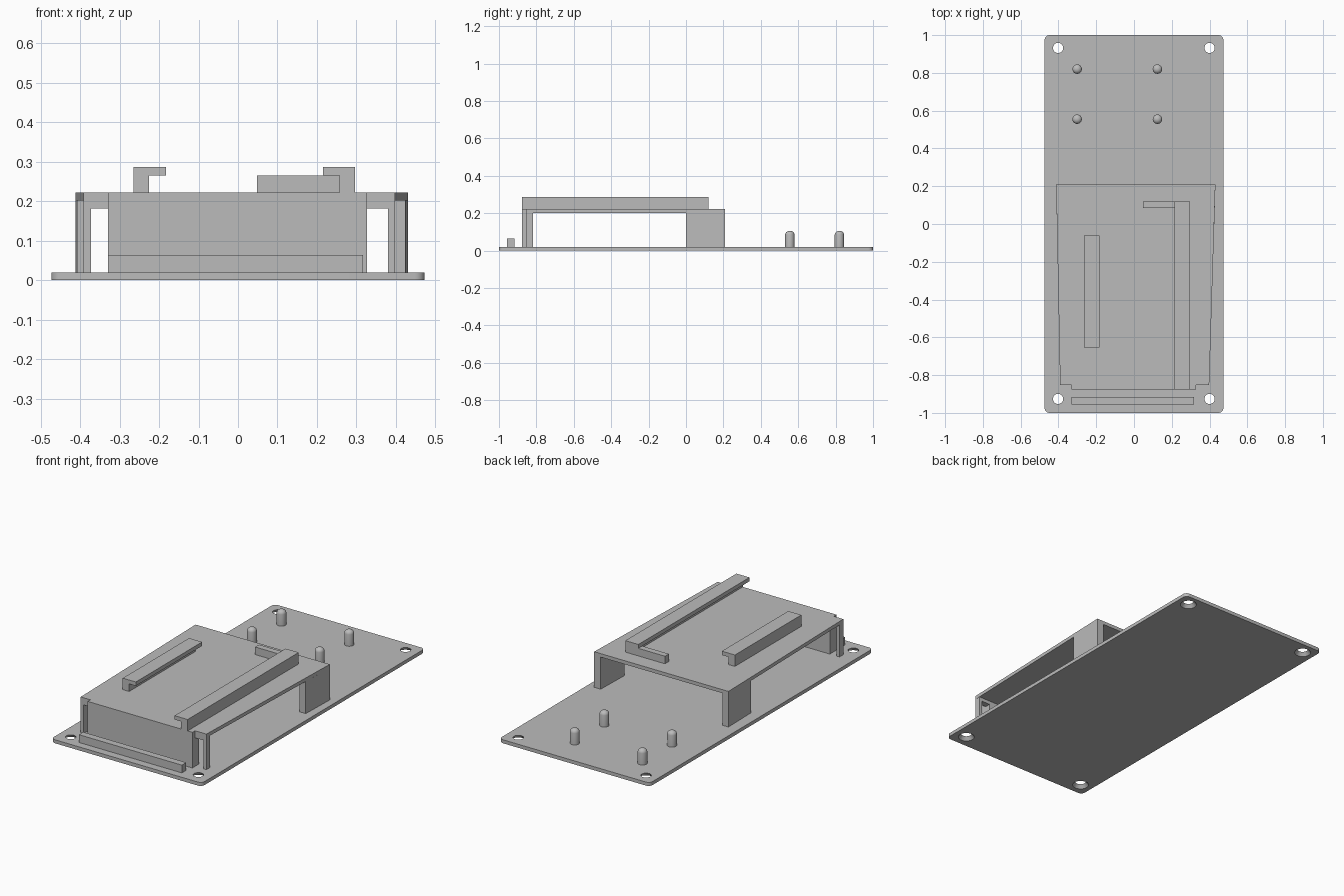
import bpy
import bmesh
from mathutils import Matrix
from math import sin, cos, pi

cube = bpy.data.objects.get("Cube")
if cube:
    bpy.data.objects.remove(cube)

grey = bpy.data.materials.new("plain grey")
grey.use_nodes = True
grey.diffuse_color = (0.5, 0.5, 0.5, 1)
grey.node_tree.nodes["Principled BSDF"].inputs["Base Color"].default_value = (0.5, 0.5, 0.5, 1)


def finish(name, bm):
    bmesh.ops.recalc_face_normals(bm, faces=bm.faces)
    mesh = bpy.data.meshes.new(name)
    bm.to_mesh(mesh)
    bm.free()
    mesh.materials.append(grey)
    obj = bpy.data.objects.new(name, mesh)
    bpy.context.collection.objects.link(obj)
    return obj


def prism(name, outline, low, high, axis="z"):
    """Extrude a 2D outline: (x, y) along z, or (x, z) along y."""
    bm = bmesh.new()
    place = (lambda a, b: (a, b, low)) if axis == "z" else (lambda a, b: (a, low, b))
    face = bm.faces.new([bm.verts.new(place(a, b)) for a, b in outline])
    moved = bmesh.ops.extrude_face_region(bm, geom=[face])["geom"]
    step = (0, 0, high - low) if axis == "z" else (0, high - low, 0)
    bmesh.ops.translate(bm, vec=step, verts=[v for v in moved if isinstance(v, bmesh.types.BMVert)])
    return finish(name, bm)


def rect(x0, x1, y0, y1):
    return [(x0, y0), (x1, y0), (x1, y1), (x0, y1)]


def smooth(obj):
    bpy.ops.object.select_all(action="DESELECT")
    obj.select_set(True)
    bpy.context.view_layer.objects.active = obj
    bpy.ops.object.shade_smooth_by_angle()


BASE, UNDER, TOP = 0.02, 0.202, 0.222

# Base plate with rounded corners
HALF, R = 0.473, 0.025
corners = []
for k, (sx, sy) in enumerate([(1, 1), (-1, 1), (-1, -1), (1, -1)]):
    for i in range(7):
        a = (k + i / 6) * pi / 2
        corners.append((sx * (HALF - R) + R * cos(a), sy * (1 - R) + R * sin(a)))
plate = prism("base_plate", corners, 0, BASE)

# Countersunk screw holes, wider underneath
bm = bmesh.new()
for x in (-0.402, 0.4):
    for y in (-0.926, 0.932):
        bmesh.ops.create_cone(bm, cap_ends=True, segments=32, radius1=0.051, radius2=0.019,
                              depth=0.04, matrix=Matrix.Translation((x, y, 0.01)))
cutter = finish("hole_cutter", bm)
cutter.hide_render = True
mod = plate.modifiers.new("holes", "BOOLEAN")
mod.operation = "DIFFERENCE"
mod.solver = "EXACT"
mod.object = cutter
bpy.context.view_layer.objects.active = plate
bpy.ops.object.modifier_apply(modifier=mod.name)
bpy.data.objects.remove(cutter)
smooth(plate)

# Tapered table top with a tongue at the front
FRONT, STEP, BACK = -0.876, -0.852, 0.208
prism("table_top", [(-0.33, FRONT), (0.327, FRONT), (0.327, STEP), (0.398, STEP),
                    (0.431, BACK), (-0.412, BACK), (-0.391, STEP), (-0.33, STEP)], UNDER, TOP)

# Front panel, corner posts and the lintels joining them
prism("front_panel", rect(-0.33, 0.327, FRONT, -0.818), BASE, UNDER)
for side, outer, inner, panel in (("right", -0.391, -0.372, -0.33), ("left", 0.398, 0.38, 0.327)):
    prism(side + "_front_post",
          [(outer, BASE), (inner, BASE), (inner, 0.182), (panel, 0.182), (panel, UNDER), (outer, UNDER)],
          STEP, -0.818, "y")

# Rear side walls follow the taper
prism("right_rear_wall", [(-0.408, 0), (-0.412, BACK), (-0.375, BACK), (-0.372, 0)], BASE, UNDER)
prism("left_rear_wall", [(0.425, 0), (0.431, BACK), (0.39, BACK), (0.385, 0)], BASE, UNDER)

# Hooked rails and the end stop
SHELF, CREST = 0.265, 0.287
prism("short_rail", [(-0.265, TOP), (-0.225, TOP), (-0.225, SHELF), (-0.183, SHELF),
                     (-0.183, CREST), (-0.265, CREST)], -0.655, -0.06, "y")
prism("long_rail", [(0.297, TOP), (0.257, TOP), (0.257, SHELF), (0.215, SHELF),
                    (0.215, CREST), (0.297, CREST)], FRONT, 0.12, "y")
prism("end_stop", rect(0.048, 0.257, 0.085, 0.12), TOP, SHELF)

# Low ridge along the front edge
prism("front_ridge", rect(-0.33, 0.317, -0.956, -0.917), BASE, 0.064)

# Domed locating pins, spun from a half profile
profile = [(0.025, BASE), (0.025, 0.086)]
profile += [(0.025 * cos(a), 0.086 + 0.02 * sin(a)) for a in (pi / 8, pi / 4, 3 * pi / 8)]
profile.append((0, 0.106))
for row, y in (("front", 0.555), ("back", 0.82)):
    for side, x in (("right", -0.301), ("left", 0.124)):
        bm = bmesh.new()
        verts = [bm.verts.new((r, 0, z)) for r, z in profile]
        edges = [bm.edges.new(pair) for pair in zip(verts, verts[1:])]
        bmesh.ops.spin(bm, geom=verts + edges, cent=(0, 0, 0), axis=(0, 0, 1), angle=2 * pi, steps=24)
        bmesh.ops.remove_doubles(bm, verts=bm.verts, dist=0.0001)
        bmesh.ops.translate(bm, vec=(x, y, 0), verts=bm.verts)
        smooth(finish(f"{row}_{side}_pin", bm))
